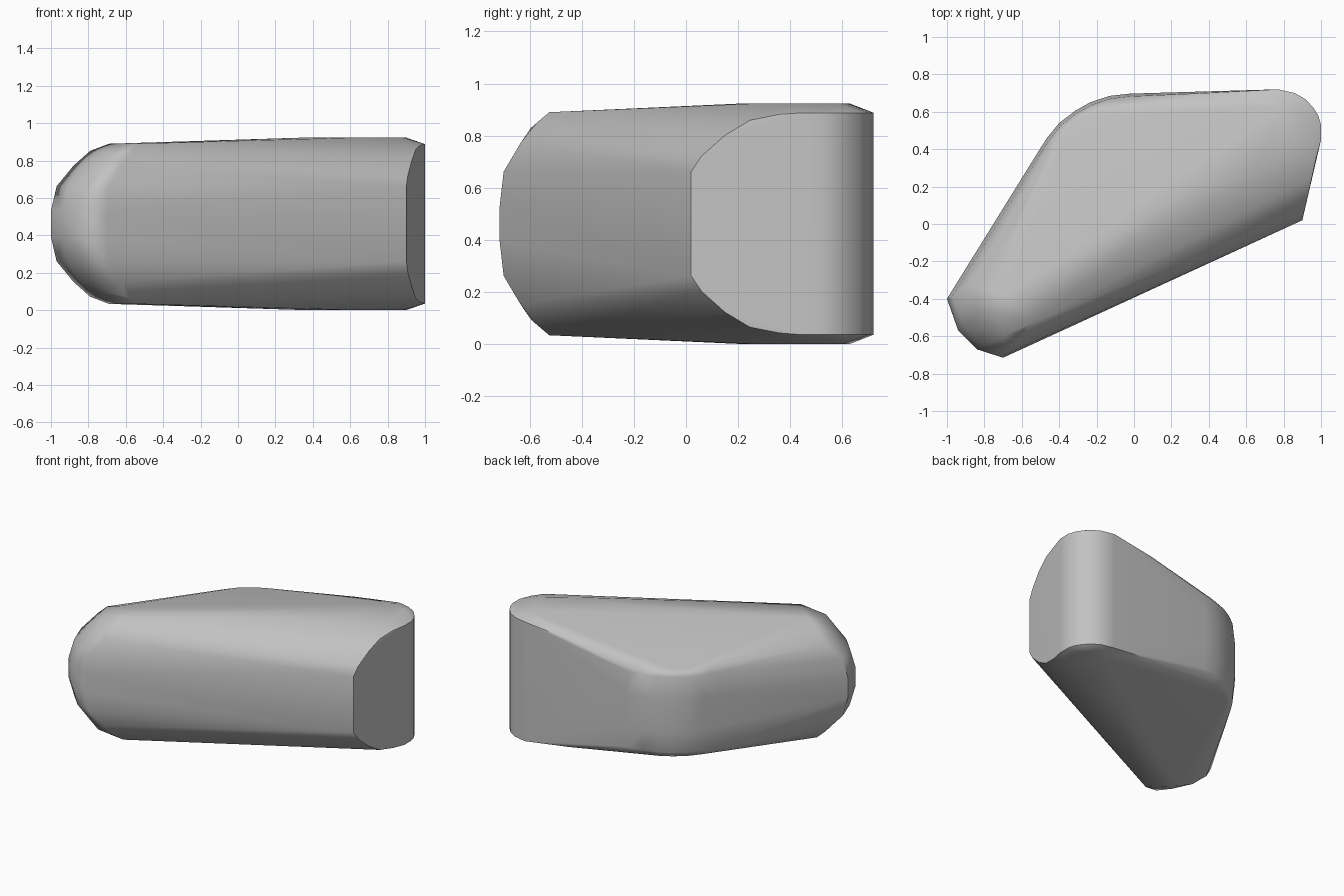
import bpy, bmesh, math
from mathutils import Vector

cube = bpy.data.objects.get("Cube")
if cube:
    bpy.data.objects.remove(cube, do_unlink=True)

grey = bpy.data.materials.new("stone grey")
grey.use_nodes = True
colour = (0.54, 0.54, 0.54, 1)
grey.diffuse_color = colour
grey.node_tree.nodes["Principled BSDF"].inputs["Base Color"].default_value = colour

MID = 0.462


def shrink(plan, factor, centre=(0, .2)):
    """Pull plan points towards a centre."""
    c = Vector(centre)
    return [tuple(c.lerp(Vector(p), factor)) for p in plan]


# Plan of the rounded rear corner
corner = [(-.51, .39), (-.465, .46), (-.4, .54), (-.315, .605),
          (-.235, .65), (-.13, .685), (-.02, .697)]

# Outline rings: half height above and below the middle, then plan points
rings = [
    # rounded narrow tip, from its waist to its flat top
    (0.07, [(-1, -.4), (-.94, -.57), (-.84, -.67), (-.7, -.715)]),
    (0.20, [(-.97, -.385), (-.91, -.55), (-.81, -.655), (-.69, -.7)]),
    (0.31, [(-.88, -.32), (-.84, -.48), (-.75, -.59), (-.62, -.635)]),
    (0.368, [(-.69, -.595)]),
    (0.39, [(-.79, -.35), (-.73, -.48), (-.60, -.57)]),
    (0.428, [(-.69, -.38), (-.54, -.525)]),
    # rear corner: low bulging wall, its rim, and the rounded crown above
    (0.12, corner),
    (0.27, shrink(corner, .97)),
    (0.312, shrink(corner, .9)),
    (0.385, [(.44, .703)]),
    # broad flat end
    (0.20, [(.9, .02)]),
    (0.26, [(.908, .06)]),
    (0.34, [(.93, .15)]),
    (0.397, [(.95, .245)]),
    (0.42, [(.975, .36)]),
    (0.426, [(1, .45), (1, .53), (.985, .58), (.96, .62),
             (.92, .665), (.86, .7), (.77, .72)]),
    # shoulder and highest part of the upper and lower faces
    (0.45, [(.33, .06)]),
    (0.461, [(.35, .2), (.62, .25), (.88, .42), (.9, .6), (.8, .63)]),
]

# The body is the convex skin over the mirrored rings
bm = bmesh.new()
for half, plan in rings:
    for x, y in plan:
        for side in (-1, 1):
            bm.verts.new((x, y, MID + side * half))
bmesh.ops.convex_hull(bm, input=bm.verts[:])
loose = [v for v in bm.verts if not v.link_faces]
bmesh.ops.delete(bm, geom=loose, context='VERTS')
bmesh.ops.dissolve_limit(bm, angle_limit=math.radians(1.0),
                         verts=bm.verts[:], edges=bm.edges[:])
bmesh.ops.recalc_face_normals(bm, faces=bm.faces[:])

mesh = bpy.data.meshes.new("stone_body")
bm.to_mesh(mesh)
bm.free()
mesh.materials.append(grey)
body = bpy.data.objects.new("stone_body", mesh)
bpy.context.collection.objects.link(body)

# Smooth shading that keeps the end and wall edges crisp and broad faces flat
bpy.ops.object.select_all(action='DESELECT')
body.select_set(True)
bpy.context.view_layer.objects.active = body
bpy.ops.object.shade_smooth_by_angle(angle=math.radians(43))
weighted = body.modifiers.new("even_shading", 'WEIGHTED_NORMAL')
weighted.keep_sharp = True
